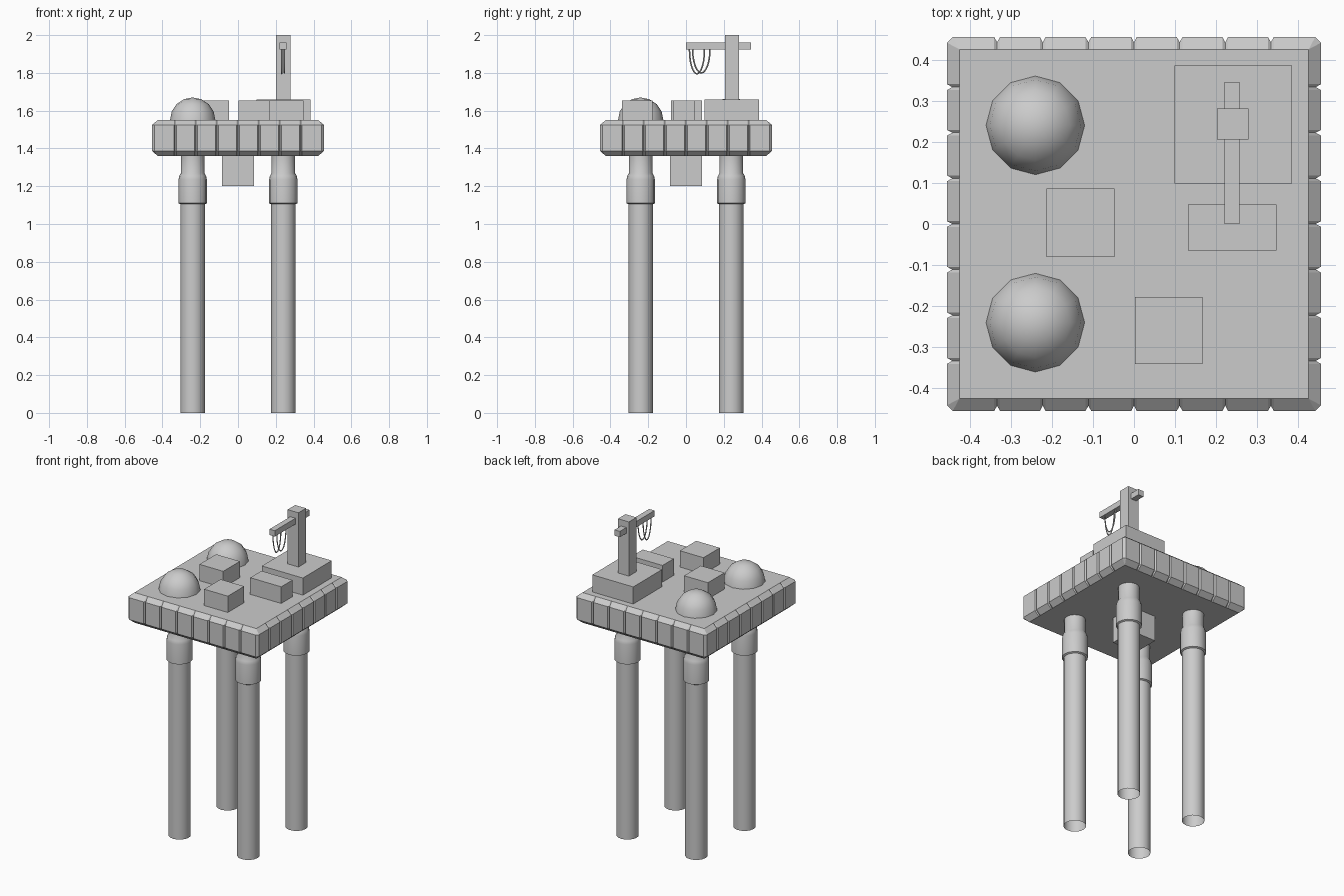
import bpy, bmesh, math
from math import sin, cos, pi, radians

if "Cube" in bpy.data.objects:
    bpy.data.objects.remove(bpy.data.objects["Cube"])

grey = bpy.data.materials.new("concrete_grey")
grey.diffuse_color = (0.6, 0.6, 0.6, 1)
grey.use_nodes = True
grey.node_tree.nodes["Principled BSDF"].inputs["Base Color"].default_value = grey.diffuse_color


def finish(name, bm, smooth=None):
    bmesh.ops.recalc_face_normals(bm, faces=bm.faces)
    me = bpy.data.meshes.new(name)
    bm.to_mesh(me)
    bm.free()
    ob = bpy.data.objects.new(name, me)
    bpy.context.collection.objects.link(ob)
    me.materials.append(grey)
    if smooth:
        bpy.ops.object.select_all(action='DESELECT')
        ob.select_set(True)
        bpy.context.view_layer.objects.active = ob
        bpy.ops.object.shade_smooth_by_angle(angle=radians(smooth))
    return ob


def box(name, x0, x1, y0, y1, z0, z1):
    bm = bmesh.new()
    bmesh.ops.create_cube(bm, size=1)
    for v in bm.verts:
        v.co = (x1 if v.co.x > 0 else x0, y1 if v.co.y > 0 else y0,
                z1 if v.co.z > 0 else z0)
    return finish(name, bm)


def rings_to_mesh(bm, rings):
    loops = [[bm.verts.new(p) for p in r] for r in rings]
    n = len(loops[0])
    for a, b in zip(loops, loops[1:]):
        for i in range(n):
            j = (i + 1) % n
            bm.faces.new((a[i], a[j], b[j], b[i]))
    return loops


# Deck: square slab with V grooves on the sides and bevelled rims
H, TOP, NOTCH, DEPTH = 0.455, 0.425, 0.007, 0.013
side = [(-0.441, -H)]
for k in range(-3, 4):
    c = k * 0.111
    side += [(c - NOTCH, -H), (c, -H + DEPTH), (c + NOTCH, -H)]
side.append((0.441, -H))
outline = []
for q in range(4):
    cq, sq = round(cos(q * pi / 2)), round(sin(q * pi / 2))
    outline += [(x * cq - y * sq, x * sq + y * cq) for x, y in side]


def clamp(v):
    return max(-TOP, min(TOP, v))


inner = [(clamp(x), clamp(y)) for x, y in outline]
bm = bmesh.new()
loops = rings_to_mesh(bm, [[(x, y, z) for x, y in pts] for pts, z in
                           ((inner, 1.36), (outline, 1.387), (outline, 1.525), (inner, 1.55))])
bm.faces.new(loops[0])
bm.faces.new(loops[-1])
bmesh.ops.remove_doubles(bm, verts=bm.verts, dist=0.0005)
finish("deck", bm)

# Four hollow legs with a collar near the top
leg_profile = [(0.065, 0), (0.065, 1.105), (0.075, 1.11), (0.075, 1.235),
               (0.071, 1.255), (0.062, 1.27), (0.062, 1.362)]
SEG = 16
for sx in (-1, 1):
    for sy in (-1, 1):
        bm = bmesh.new()
        rings_to_mesh(bm, [[(sx * 0.24 + r * cos(2 * pi * i / SEG),
                             sy * 0.24 + r * sin(2 * pi * i / SEG), z)
                            for i in range(SEG)] for r, z in leg_profile])
        finish("leg", bm, 40)

# Two storage domes
for sy in (-1, 1):
    bm = bmesh.new()
    bmesh.ops.create_uvsphere(bm, u_segments=12, v_segments=8, radius=0.12)
    bmesh.ops.delete(bm, geom=[v for v in bm.verts if v.co.z < -0.01], context='VERTS')
    bmesh.ops.translate(bm, verts=bm.verts, vec=(-0.24, sy * 0.24, 1.55))
    finish("dome", bm, 60)

# Deck buildings and the hanging block underneath
box("crane_base", 0.098, 0.384, 0.098, 0.386, 1.545, 1.658)
box("long_building", 0.131, 0.347, -0.065, 0.047, 1.545, 1.655)
box("left_building", -0.213, -0.047, -0.08, 0.086, 1.545, 1.653)
box("front_building", 0.002, 0.167, -0.34, -0.177, 1.545, 1.653)
box("under_block", -0.086, 0.086, -0.086, 0.086, 1.2, 1.365)

# Crane
box("crane_post", 0.202, 0.278, 0.206, 0.281, 1.65, 2.0)
box("crane_arm", 0.22, 0.257, 0.0, 0.345, 1.923, 1.96)

# Slack cables under the crane arm
for x, y0, y1, low in ((0.231, 0.018, 0.098, 1.795), (0.246, 0.035, 0.127, 1.8)):
    cu = bpy.data.curves.new("cable", 'CURVE')
    cu.dimensions = '3D'
    cu.bevel_depth = 0.004
    cu.bevel_resolution = 0
    sp = cu.splines.new('POLY')
    N = 12
    sp.points.add(N)
    for i in range(N + 1):
        t = 2 * i / N - 1
        sp.points[i].co = (x, (y0 + y1) / 2 + (y1 - y0) / 2 * sin(t * pi / 2),
                           1.926 - (1.926 - low) * cos(t * pi / 2), 1)
    cu.materials.append(grey)
    bpy.context.collection.objects.link(bpy.data.objects.new("cable", cu))
